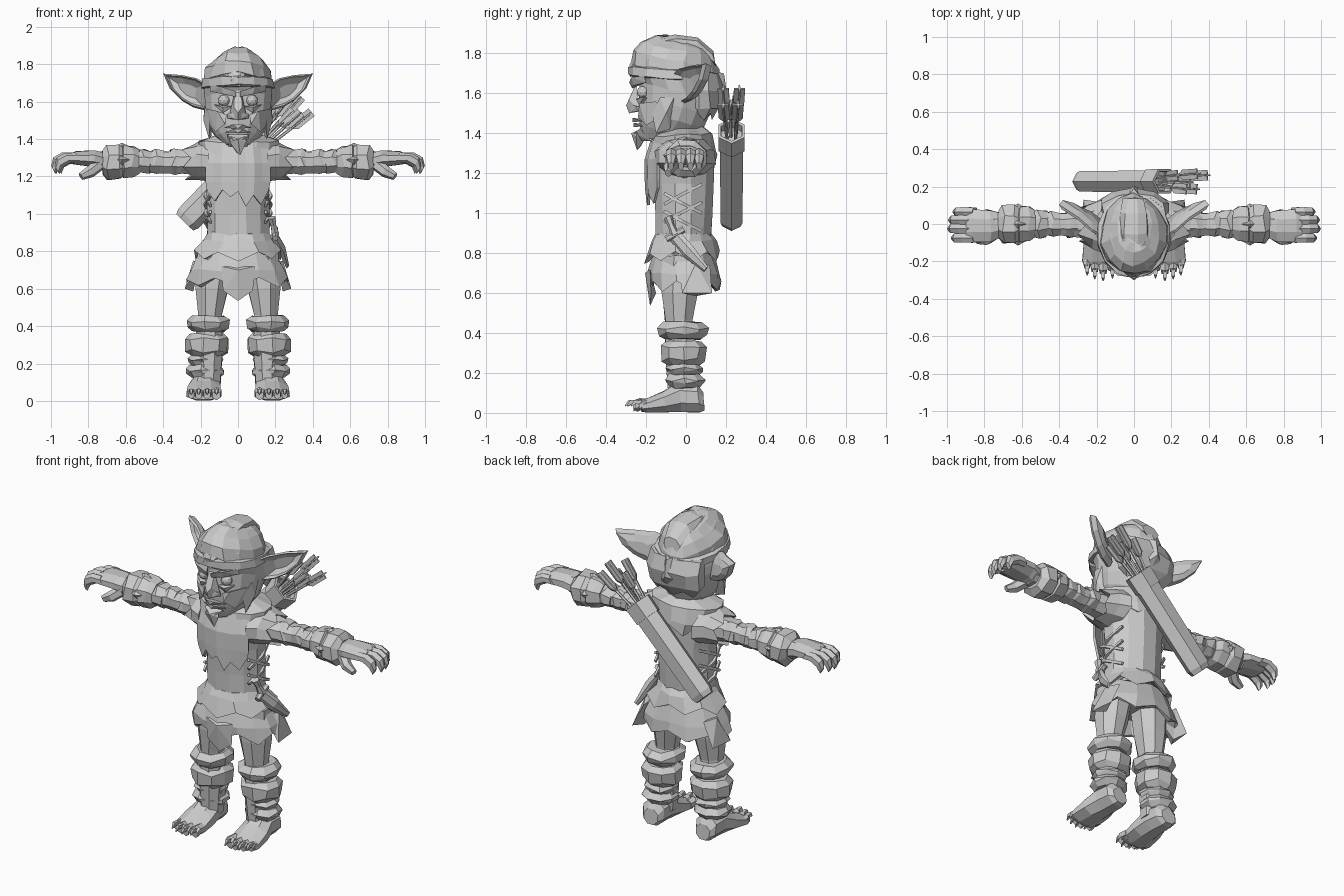
import bpy, bmesh, math, random
from mathutils import Vector

random.seed(4)
grey = bpy.data.materials.new("plain_grey")
grey.diffuse_color = (0.6, 0.6, 0.6, 1)


def finish(name, bm, mirror=False, thick=0):
    bmesh.ops.recalc_face_normals(bm, faces=bm.faces)
    me = bpy.data.meshes.new(name)
    bm.to_mesh(me)
    bm.free()
    ob = bpy.data.objects.new(name, me)
    bpy.context.collection.objects.link(ob)
    me.materials.append(grey)
    if thick:
        m = ob.modifiers.new("thickness", 'SOLIDIFY')
        m.thickness, m.offset = thick, 0
    if mirror:
        m = ob.modifiers.new("mirror", 'MIRROR')
        m.use_mirror_merge = False
    return ob


def tube(name, rings, n=8, mirror=False, rough=0.0):
    """rings: (centre, half width, half height, hem zigzag along the axis)"""
    bm = bmesh.new()
    d = (Vector(rings[-1][0]) - Vector(rings[0][0])).normalized()
    u = d.cross(Vector((0, 0, 1)) if abs(d.z) < 0.9 else Vector((0, 1, 0))).normalized()
    v = u.cross(d)
    k = 1 / math.cos(math.pi / n)
    loops = []
    for r in rings:
        c, a, b = Vector(r[0]), r[1], r[2]
        jag = r[3] if len(r) > 3 else 0
        loop = []
        for i in range(n):
            t = (i + 0.5) * 2 * math.pi / n
            p = c + u * a * k * math.cos(t) + v * b * k * math.sin(t) + d * jag * (i % 2)
            p += Vector([random.uniform(-rough, rough) for _ in range(3)])
            loop.append(bm.verts.new(p))
        loops.append(loop)
    for l0, l1 in zip(loops, loops[1:]):
        for i in range(n):
            bm.faces.new((l0[i], l0[(i + 1) % n], l1[(i + 1) % n], l1[i]))
    bm.faces.new(loops[0])
    bm.faces.new(loops[-1])
    return finish(name, bm, mirror)


def upright(name, rows, n=12, mirror=False, rough=0.0, x=0):
    """rows: (z, half width, front y, back y, hem zigzag)"""
    return tube(name, [((x, (r[2] + r[3]) / 2, r[0]), r[1], (r[3] - r[2]) / 2, *r[4:])
                       for r in rows], n, mirror, rough)


def hull(name, pts, mirror=False):
    bm = bmesh.new()
    bmesh.ops.convex_hull(bm, input=[bm.verts.new(p) for p in pts])
    return finish(name, bm, mirror)


# Torso and ragged mantle
upright("torso", [(0.82, .165, -.15, .12), (1.0, .165, -.155, .13), (1.15, .165, -.16, .135),
                  (1.3, .19, -.16, .14), (1.38, .16, -.13, .12), (1.42, .09, -.1, .09)], 12, rough=.004)
upright("neck", [(1.36, .09, -.12, .08), (1.46, .085, -.12, .07)], 8)
upright("mantle", [(1.425, .1, -.12, .09), (1.39, .215, -.165, .13), (1.3, .205, -.185, .15),
                   (1.23, .185, -.195, .15, -.05), (1.24, .17, -.17, .135, -.05), (1.33, .15, -.14, .12)],
        14, rough=.006)
bm = bmesh.new()
hem = (1.12, 1.07, 1.13, 1.09, 1.12, 1.04, 1.1, 1.05, 1.13)
cols = []
for i, z in enumerate(hem):
    x = -.17 + .0425 * i
    bow = .06 * (x / .17) ** 2
    cols.append([bm.verts.new((x * w, y + bow + .006 * (i % 2), h))
                 for w, y, h in ((.9, -.165, 1.38), (1, -.2, 1.27), (1, -.2, 1.17), (.95, -.198, z))])
for a, b in zip(cols, cols[1:]):
    for j in range(3):
        bm.faces.new((a[j], b[j], b[j + 1], a[j + 1]))
finish("ragged_bib", bm, thick=.014)

# Two tier skirt, open underneath
upright("skirt_lower", [(.8, .2, -.16, .14), (.7, .25, -.19, .165), (.61, .272, -.185, .175, -.045),
                        (.615, .255, -.17, .16, -.045), (.72, .2, -.14, .12)], 14, rough=.008)
upright("skirt_upper", [(.9, .16, -.15, .125), (.86, .185, -.175, .145), (.76, .235, -.2, .17, -.045),
                        (.765, .215, -.185, .155, -.045), (.82, .17, -.14, .12)], 14, rough=.008)
hull("skirt_point", [(-.09, -.18, .72), (.09, -.18, .72), (0, -.205, .7), (-.08, -.175, .59),
                     (.08, -.175, .59), (0, -.18, .535), (0, -.15, .6)])
hull("skirt_side_flap", [(.2, -.03, .74), (.2, .12, .74), (.24, .05, .75), (.285, -.02, .6),
                         (.27, .13, .6), (.24, .05, .585)], True)

# Side lacing
for i in range(4):
    z, dz = .96 + .045 * i, (.05 if i % 2 else -.05)
    tube(f"lace_{i}", [((.148, -.11, z - dz), .006, .008), ((.176, -.02, z), .008, .008),
                       ((.15, .08, z + dz), .006, .008)], 4, True)

# Sheathed knife on the hip
tube("knife_sheath", [((.19, -.06, .89), .012, .03), ((.235, .01, .81), .014, .032),
                      ((.265, .1, .72), .006, .015)], 6)
tube("knife_handle", [((.18, -.09, .98), .02, .02), ((.19, -.075, .94), .014, .014),
                      ((.2, -.055, .89), .02, .02)], 6)
tube("knife_guard", [((.2, -.1, .87), .015, .015), ((.2, -.01, .92), .015, .015)], 6)

# Arms: sleeve, torn shoulder, wraps, bracers
tube("arm", [((.14, 0, 1.28), .09, .08), ((.3, -.005, 1.28), .065, .062), ((.42, 0, 1.275), .058, .055),
             ((.56, 0, 1.28), .068, .06), ((.75, 0, 1.28), .06, .05)], 8, True, .004)
tube("torn_shoulder", [((.15, -.005, 1.28), .15, .1), ((.21, -.005, 1.285), .125, .095),
                       ((.25, 0, 1.275), .095, .082, .04), ((.24, 0, 1.275), .07, .06)], 10, True, .006)
for i, (x, a, b) in enumerate(((.33, .072, .068), (.43, .066, .064), (.5, .076, .064))):
    tube(f"sleeve_wrap_{i}", [((x - .035, 0, 1.275), a * .9, b * .9), ((x, 0, 1.28), a, b, .02),
                              ((x + .035, 0, 1.28), a * .85, b * .85)], 8, True, .005)
tube("bracer_inner", [((.53, 0, 1.28), .07, .065), ((.555, 0, 1.28), .09, .08, .012),
                      ((.61, 0, 1.28), .095, .088), ((.625, 0, 1.28), .07, .065)], 8, True, .004)
tube("bracer_outer", [((.61, 0, 1.28), .08, .075), ((.635, 0, 1.28), .102, .09),
                      ((.69, 0, 1.275), .102, .092, .012), ((.725, 0, 1.275), .07, .06)], 8, True, .004)
for y, z in ((0, 1.36), (-.09, 1.29), (.085, 1.29)):
    hull("bracer_knot", [(.62 + dx, y + dy, z + dz) for dx, dy, dz in
         ((-.045, 0, 0), (.045, 0, 0), (0, .025, 0), (0, -.025, 0), (0, 0, .02), (0, 0, -.03))], True)

# Hands with clawed fingers
tube("palm", [((.7, -.005, 1.275), .06, .045), ((.77, -.01, 1.295), .085, .045),
              ((.87, -.01, 1.3), .088, .036), ((.9, -.01, 1.295), .08, .025)], 8, True, .003)
for i, (y, tip) in enumerate(((-.075, .98), (-.025, 1.0), (.022, .995), (.065, .97))):
    tube(f"finger_{i}", [((.85, y, 1.3), .024, .027), ((tip - .07, y, 1.3), .025, .026),
                         ((tip - .025, y, 1.275), .024, .026), ((tip - .012, y, 1.235), .012, .022)], 6, True)
tube("thumb", [((.74, -.05, 1.265), .03, .03), ((.79, -.085, 1.225), .026, .028),
               ((.84, -.09, 1.2), .016, .018)], 6, True)

# Legs with stacked wraps
tube("leg", [((.155, -.03, .08), .06, .06), ((.155, -.025, .3), .075, .08), ((.15, -.035, .46), .062, .068),
             ((.14, -.03, .6), .085, .09), ((.12, -.02, .78), .095, .1)], 8, True, .003)
for i, (z0, z1, a, yf, yb) in enumerate(((.37, .455, .112, -.14, .11), (.24, .36, .114, -.12, .1),
                                         (.185, .25, .092, -.1, .085), (.125, .195, .1, -.1, .09))):
    upright(f"leg_wrap_{i}", [(z0, a * .72, yf * .75, yb * .7), (z0 + .02, a * .95, yf * .95, yb * .95, .012),
                              (z1 - .025, a, yf, yb, -.012), (z1, a * .75, yf * .75, yb * .7)],
            9, True, .006, .158 + .006 * i)

# Bare feet with toes and claws
tube("foot", [((.175, .09, .055), .045, .045), ((.175, .06, .075), .068, .072), ((.175, -.03, .08), .075, .078),
              ((.18, -.11, .055), .088, .053), ((.185, -.2, .035), .092, .033), ((.185, -.225, .03), .085, .022)],
     8, True, .002)
for i, (x, y, r) in enumerate(((.115, -.25, .026), (.165, -.265, .022), (.21, -.255, .021), (.25, -.235, .019))):
    tube(f"toe_{i}", [((x, -.18, .04), r, r), ((x, y + .02, .045), r, r), ((x, y, .03), r * .8, r * .9)], 6, True)
    tube(f"toe_claw_{i}", [((x, y + .02, .05), .012, .012), ((x, y - .02, .055), .009, .01),
                           ((x, y - .04, .035), .002, .003)], 4, True)

# Head
upright("head", [(1.365, .06, -.22, -.08), (1.41, .115, -.235, .03), (1.47, .155, -.24, .09),
                 (1.54, .172, -.235, .12), (1.61, .178, -.235, .14), (1.66, .18, -.265, .145),
                 (1.74, .17, -.26, .14), (1.81, .13, -.21, .13), (1.855, .07, -.14, .09)], 14, rough=.002)
upright("headband", [(1.665, .17, -.26, .14), (1.672, .192, -.285, .165), (1.715, .19, -.282, .165),
                     (1.725, .165, -.25, .14)], 14, rough=.005)
upright("hair_cap", [(1.7, .178, -.27, .155), (1.765, .168, -.265, .16), (1.815, .135, -.225, .145),
                     (1.85, .09, -.16, .115), (1.868, .04, -.1, .07)], 14, rough=.01)
tube("hair_crest", [((0, -.28, 1.71), .03, .03), ((0, -.235, 1.775), .055, .04), ((0, -.15, 1.83), .07, .04),
                    ((0, -.05, 1.85), .075, .04), ((0, .06, 1.84), .07, .04), ((0, .14, 1.77), .05, .04)],
     7, rough=.006)
upright("nape_hair", [(1.7, .165, .0, .165), (1.62, .18, .01, .18), (1.53, .165, .02, .165),
                      (1.46, .12, .02, .13, -.04)], 10, rough=.01)
hull("band_tail", [(-.03, .15, 1.71), (.03, .15, 1.71), (0, .19, 1.7), (-.05, .17, 1.58),
                   (.04, .18, 1.56), (0, .205, 1.6), (.01, .16, 1.53)])

# Face
hull("brow", [(.012, -.27, 1.625), (.012, -.285, 1.655), (.09, -.275, 1.68), (.15, -.21, 1.69),
              (.15, -.2, 1.655), (.08, -.262, 1.64), (.06, -.2, 1.66)], True)
bm = bmesh.new()
bmesh.ops.create_icosphere(bm, subdivisions=2, radius=.032)
bmesh.ops.translate(bm, vec=(.075, -.215, 1.605), verts=bm.verts)
finish("eye", bm, True)
hull("eye_bag", [(.03, -.245, 1.575), (.08, -.25, 1.57), (.13, -.21, 1.585), (.08, -.235, 1.54), (.08, -.18, 1.57)], True)
hull("nose", [(-.018, -.25, 1.65), (.018, -.25, 1.65), (-.022, -.285, 1.57), (.022, -.285, 1.57),
              (0, -.3, 1.54), (0, -.285, 1.5), (-.05, -.235, 1.51), (.05, -.235, 1.51)])
hull("nostril", [(.02, -.275, 1.545), (.055, -.25, 1.535), (.055, -.24, 1.51), (.02, -.275, 1.51), (.03, -.21, 1.53)], True)
hull("cheek", [(.06, -.235, 1.53), (.11, -.235, 1.55), (.165, -.15, 1.56), (.17, -.11, 1.49),
               (.12, -.2, 1.44), (.07, -.24, 1.48), (.1, -.12, 1.5)], True)
for name, z, y in (("upper_lip", 1.468, -.268), ("lower_lip", 1.443, -.262)):
    hull(name, [(-.075, -.22, z - .008), (.075, -.22, z - .008), (-.025, y, z + .01), (.025, y, z + .01),
                (0, y, z - .012), (0, -.2, z)])
hull("chin", [(-.06, -.23, 1.425), (.06, -.23, 1.425), (-.03, -.26, 1.4), (.03, -.26, 1.4),
              (-.05, -.17, 1.36), (.05, -.17, 1.36), (0, -.245, 1.365)])
hull("goatee", [(-.04, -.245, 1.415), (.04, -.245, 1.415), (-.045, -.25, 1.385), (.045, -.25, 1.385),
                (0, -.275, 1.4), (.012, -.245, 1.315), (-.01, -.23, 1.33), (0, -.2, 1.38)])
hull("sideburn", [(.175, -.13, 1.58), (.18, -.06, 1.58), (.185, -.1, 1.5), (.165, -.13, 1.44),
                  (.155, -.15, 1.4), (.14, -.08, 1.42), (.15, -.17, 1.5)], True)

# Pointed ears with hollowed fronts
edge = [Vector(p) for p in ((.16, -.07, 1.69), (.22, -.04, 1.725), (.3, .03, 1.742), (.4, .095, 1.75),
                            (.365, .075, 1.67), (.3, .04, 1.605), (.24, .01, 1.57), (.165, -.02, 1.55))]
mid = sum(edge, Vector()) / len(edge)
bm = bmesh.new()
layers = [[bm.verts.new(mid + (p - mid) * s + Vector((0, dy, 0))) for p in edge]
          for s, dy in ((.4, .04), (.78, .018), (.9, -.008), (1, .008), (.85, .045), (.4, .065))]
for l0, l1 in zip(layers, layers[1:]):
    for i in range(8):
        bm.faces.new((l0[i], l0[(i + 1) % 8], l1[(i + 1) % 8], l1[i]))
bm.faces.new(layers[0])
bm.faces.new(layers[-1])
finish("ear", bm, True)

# Slanted quiver with arrows on the back
axis = Vector((.7, 0, .714))
base = Vector((-.285, .228, .955))
tube("quiver", [(base, .045, .055), (base + axis * .03, .055, .065), (base + axis * .55, .058, .068)], 6)
tube("quiver_rim", [(base + axis * .54, .064, .075), (base + axis * .64, .066, .078),
                    (base + axis * .64, .052, .062), (base + axis * .6, .05, .06)], 6)
side = Vector((-.714, 0, .7))
for i, (w, y, h) in enumerate(((.04, .2, .86), (.015, .255, .9), (-.02, .2, .84), (-.045, .25, .88),
                               (0, .225, .82), (.045, .25, .8))):
    foot = base + axis * .55 + side * w * .6
    foot.y = .228 + (y - .228) * .7
    top = base + axis * h + side * w * 1.6
    top.y = y + (y - .228) * .5
    tube(f"arrow_{i}", [(foot, .007, .007), (top, .007, .007)], 5)
    for name, a, b in (("a", .028, .004), ("b", .004, .026)):
        tube(f"fletching_{i}_{name}", [(foot.lerp(top, .62), .004, .004), (foot.lerp(top, .72), a, b),
                                       (top + axis * .015, a, b)], 4)
